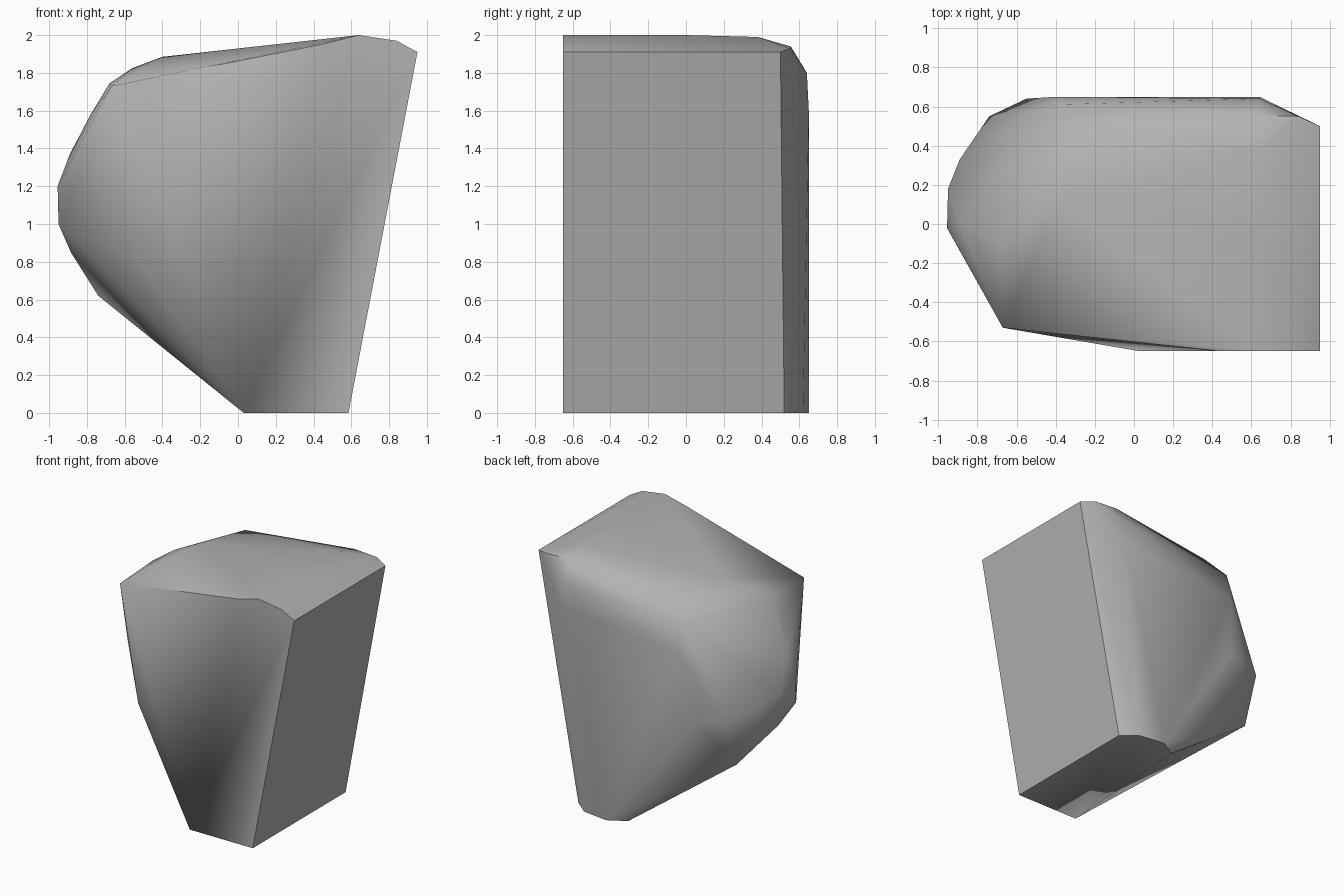
import bpy, bmesh, math

if "Cube" in bpy.data.objects:
    bpy.data.objects.remove(bpy.data.objects["Cube"], do_unlink=True)

# Plain grey stone colour
stone = bpy.data.materials.new("stone_grey")
stone.use_nodes = True
grey = (0.45, 0.45, 0.45, 1)
stone.diffuse_color = grey
stone.node_tree.nodes["Principled BSDF"].inputs["Base Color"].default_value = grey

# Flat cut sides: front face, right slanted face and base outline
front = [(x, -.65, z) for x, z in
         ((.03, 0), (.585, 0), (.95, 1.91), (.84, 1.97), (.64, 2), (.44, 1.95))]
base = [(x, y, 0) for x, y in ((.585, .52), (.465, .62), (.25, .65), (.11, .57))]

# Rounded back and top rim
back = [(.95, .5, 1.91), (.84, .55, 1.93), (.64, .555, 1.94), (.64, .64, 1.8),
        (.64, .65, 1.6), (-.4, .65, 1.5), (-.4, .65, 1), (-.4, .61, 1.72)]
top = [(.64, 0, 2), (.64, .38, 1.99), (-.28, .49, 1.87), (-.4, .1, 1.885),
       (-.56, 0, 1.825), (-.68, -.1, 1.745)]

# Weathered left bulge
bulge = [(-.67, -.53, 1.73), (-.53, -.5, .8), (-.78, -.1, 1.58), (-.89, 0, 1.37),
         (-.955, -.02, 1.2), (-.95, -.03, 1), (-.95, .18, 1.15), (-.89, .33, 1.1),
         (-.885, .1, .85), (-.74, .42, .62), (-.74, .55, 1), (-.55, .64, 1)]

# Wrap the corner points in one convex stone
bm = bmesh.new()
for p in front + base + back + top + bulge:
    bm.verts.new(p)
hull = bmesh.ops.convex_hull(bm, input=bm.verts[:])
loose = {g for g in hull["geom_interior"] + hull["geom_unused"]
         if isinstance(g, bmesh.types.BMVert)}
bmesh.ops.delete(bm, geom=list(loose), context="VERTS")
bmesh.ops.dissolve_limit(bm, angle_limit=math.radians(1), verts=bm.verts[:], edges=bm.edges[:])
bmesh.ops.recalc_face_normals(bm, faces=bm.faces[:])
mesh = bpy.data.meshes.new("stone_block")
bm.to_mesh(mesh)
bm.free()
mesh.materials.append(stone)

block = bpy.data.objects.new("stone_block", mesh)
bpy.context.collection.objects.link(block)
bpy.ops.object.select_all(action="DESELECT")
block.select_set(True)
bpy.context.view_layer.objects.active = block
bpy.ops.object.shade_smooth_by_angle(angle=math.radians(42))
